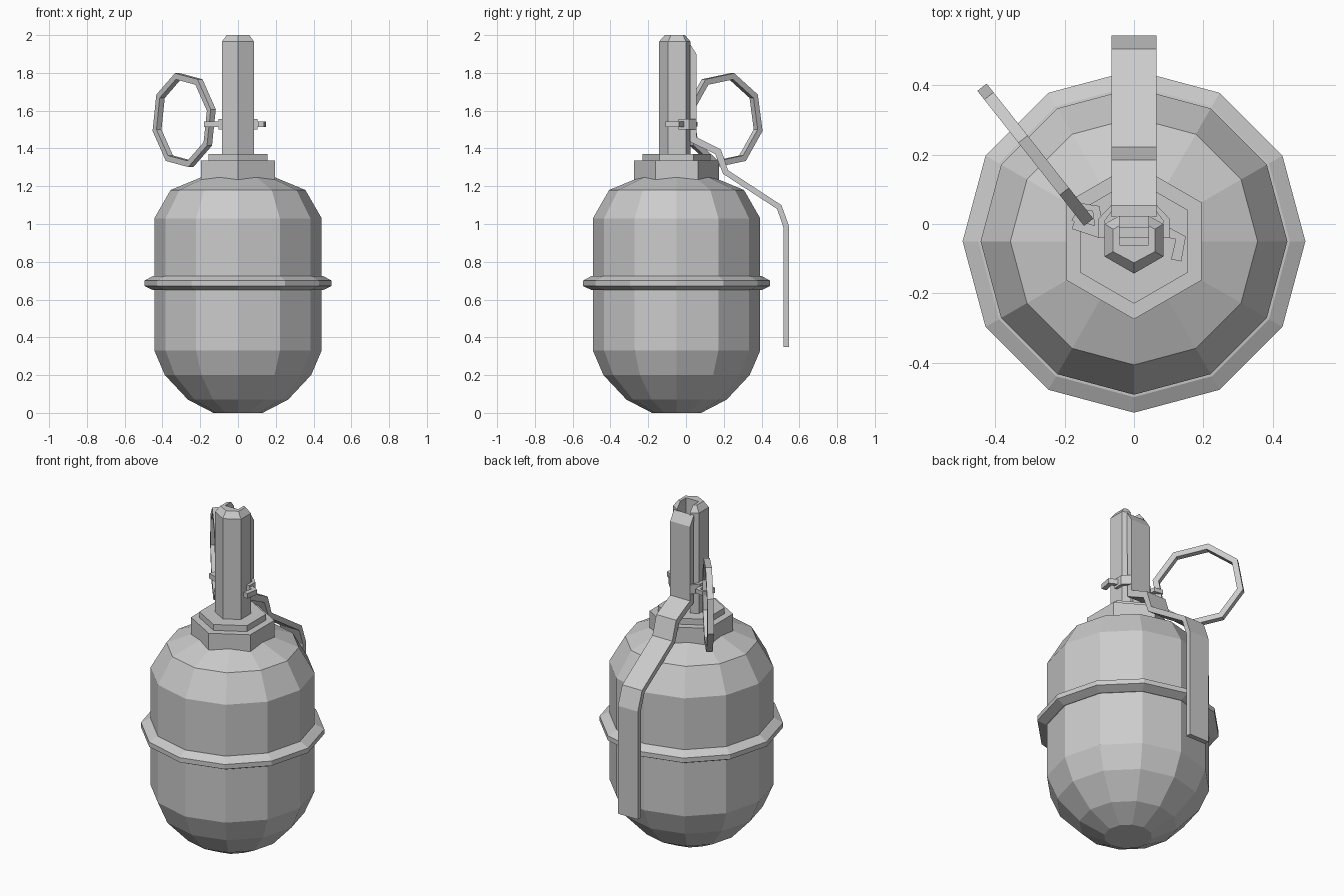
import bpy, bmesh
from math import cos, sin, pi, radians
from mathutils import Vector

if "Cube" in bpy.data.objects:
    bpy.data.objects.remove(bpy.data.objects["Cube"])

CY = -0.05  # body axis in y


def finish(name, bm):
    bmesh.ops.recalc_face_normals(bm, faces=bm.faces)
    mesh = bpy.data.meshes.new(name)
    bm.to_mesh(mesh)
    bm.free()
    obj = bpy.data.objects.new(name, mesh)
    bpy.context.collection.objects.link(obj)
    return obj


def loft(name, loops):
    """Capped solid through matching loops of points."""
    bm = bmesh.new()
    rings = [[bm.verts.new(p) for p in loop] for loop in loops]
    n = len(rings[0])
    for a, b in zip(rings, rings[1:]):
        for i in range(n):
            j = (i + 1) % n
            bm.faces.new((a[i], a[j], b[j], b[i]))
    bm.faces.new(rings[0][::-1])
    bm.faces.new(rings[-1])
    return finish(name, bm)


def turned(name, profile, sides, start=0.0):
    return loft(name, [[(r * cos(start + 2 * pi * i / sides),
                         CY + r * sin(start + 2 * pi * i / sides), z)
                        for i in range(sides)] for r, z in profile])


def rod(name, points, radius, cyclic=False):
    """Four-sided rod along a path, mitred at the bends."""
    pts = [Vector(p) for p in points]
    n = len(pts)
    plane = (pts[1] - pts[0]).cross(pts[2] - pts[1]).normalized()
    loops = []
    for i, p in enumerate(pts):
        a = pts[(i - 1) % n] if cyclic or i else p
        b = pts[(i + 1) % n] if cyclic or i < n - 1 else p
        side = (b - a).normalized().cross(plane)
        loops.append([p + (side * sx + plane * sz) * radius
                      for sx, sz in ((1, 1), (-1, 1), (-1, -1), (1, -1))])
    if cyclic:
        bm = bmesh.new()
        rings = [[bm.verts.new(q) for q in l] for l in loops]
        for i in range(n):
            for k in range(4):
                a, b, m = rings[i], rings[(i + 1) % n], (k + 1) % 4
                bm.faces.new((a[k], a[m], b[m], b[k]))
        return finish(name, bm)
    return loft(name, loops)


# Twelve-sided rounded body with its raised belt
turned("body", [(0.13, 0), (0.265, 0.07), (0.387, 0.2), (0.443, 0.33),
                (0.443, 1.03), (0.357, 1.18), (0.2, 1.245), (0.15, 1.265)], 12)
turned("belt", [(0.43, 0.648), (0.45, 0.65), (0.495, 0.672),
                (0.495, 0.70), (0.45, 0.725), (0.43, 0.727)], 12)

# Stepped hexagonal neck
turned("neck_lower", [(0.225, 1.2), (0.225, 1.335)], 6, pi / 2)
turned("neck_upper", [(0.18, 1.33), (0.18, 1.37)], 6, pi / 2)

# Hexagonal stem, slotted at the back and chamfered on top
half = [(0.085, -0.094), (0.085, 0.0), (0.042, 0.024), (0.042, -0.06)]
half_top = [(0.06, -0.08), (0.06, -0.015), (0.042, -0.005), (0.042, -0.06)]


def mirrored(front, side):
    return [(0, front)] + side + [(-x, y) for x, y in reversed(side)]


wide, narrow = mirrored(-0.143, half), mirrored(-0.112, half_top)
loft("stem", [[(x, y, 1.36) for x, y in wide],
              [(x, y, 1.965) for x, y in wide],
              [(x, y, 2.0) for x, y in narrow]])

# Bent lever strip running down the back
lever = [(0.02, 1.955), (0.055, 1.9), (0.055, 1.46), (0.185, 1.395),
         (0.222, 1.285), (0.505, 1.10), (0.545, 0.99), (0.545, 0.35),
         (0.515, 0.35), (0.515, 0.985), (0.482, 1.08), (0.197, 1.265),
         (0.155, 1.37), (0.022, 1.435)]
loft("lever", [[(x, y, z) for y, z in lever] for x in (-0.065, 0.065)])

# Ears that hold the pin on each side
ear = [(0.05, 0.055), (0.065, 0.055), (0.103, 0.015), (0.103, -0.04),
       (0.084, -0.04), (0.084, 0.01)]
for side, label in ((-1, "left"), (1, "right")):
    loft("pin_ear_" + label, [[(side * x, y, z) for x, y in ear]
                              for z in (1.5, 1.555)])

# Safety pin with a bent end and an eye around the ring
rod("pin", [(-0.175, 0.0, 1.528), (-0.1, -0.025, 1.528), (0.1, -0.025, 1.528),
            (0.135, -0.04, 1.528), (0.122, -0.105, 1.528)], 0.015)
rod("pin_eye", [(-0.17, 0.005, 1.528), (-0.145, 0.05, 1.528),
                (-0.11, 0.045, 1.528), (-0.1, -0.015, 1.528)], 0.012)

# Eight-sided pull ring standing upright at an angle
d = Vector((-0.62, 0.785, 0)).normalized()
centre = Vector((-0.285, 0.2, 1.55))
ring = [centre + 0.238 * (d * cos(a) + Vector((0, 0, sin(a))))
        for a in (radians(-7 + 10.5 - 16.5 + 45 * i) for i in range(8))]
rod("pull_ring", ring, 0.017, cyclic=True)
